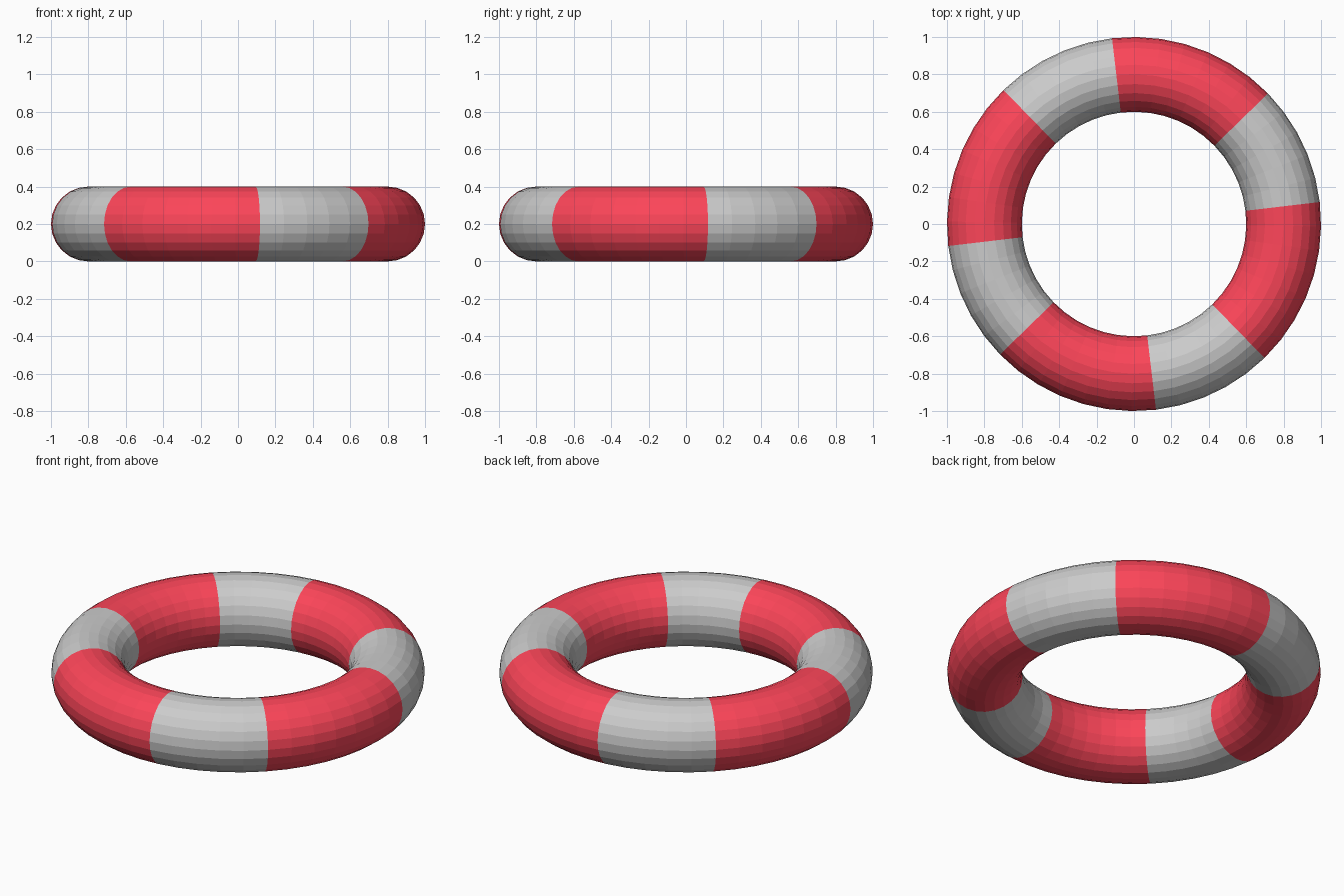
import bpy, bmesh
from math import cos, sin, radians

if "Cube" in bpy.data.objects:
    bpy.data.objects.remove(bpy.data.objects["Cube"])

MAJOR, MINOR = 0.8, 0.2
SIDES = 24            # facets around the tube
STEP = 7.5            # degrees per facet around the ring
OFFSET = -0.75        # slight turn of the colour pattern

red = bpy.data.materials.new("red")
red.diffuse_color = (0.98, 0.06, 0.1, 1)
red.use_nodes = True
red.node_tree.nodes["Principled BSDF"].inputs["Base Color"].default_value = red.diffuse_color


def tube_arc(name, first, steps, material=None):
    """Section of the ring, covering `steps` facets from facet `first`."""
    bm = bmesh.new()
    rings = []
    for i in range(first, first + steps + 1):
        a = radians(i * STEP + OFFSET)
        ring = []
        for j in range(SIDES):
            t = radians(j * 360 / SIDES)
            r = MAJOR + MINOR * cos(t)
            ring.append(bm.verts.new((r * cos(a), r * sin(a), MINOR + MINOR * sin(t))))
        rings.append(ring)
    for r0, r1 in zip(rings, rings[1:]):
        for j in range(SIDES):
            k = (j + 1) % SIDES
            bm.faces.new((r0[j], r1[j], r1[k], r0[k]))
    mesh = bpy.data.meshes.new(name)
    bm.to_mesh(mesh)
    bm.free()
    if material:
        mesh.materials.append(material)
    obj = bpy.data.objects.new(name, mesh)
    bpy.context.collection.objects.link(obj)


# Four grey sections alternating with four longer red bands
for q in range(4):
    tube_arc(f"ring_section_{q + 1}", q * 12 + 1, 5)
    tube_arc(f"red_band_{q + 1}", q * 12 + 6, 7, red)
